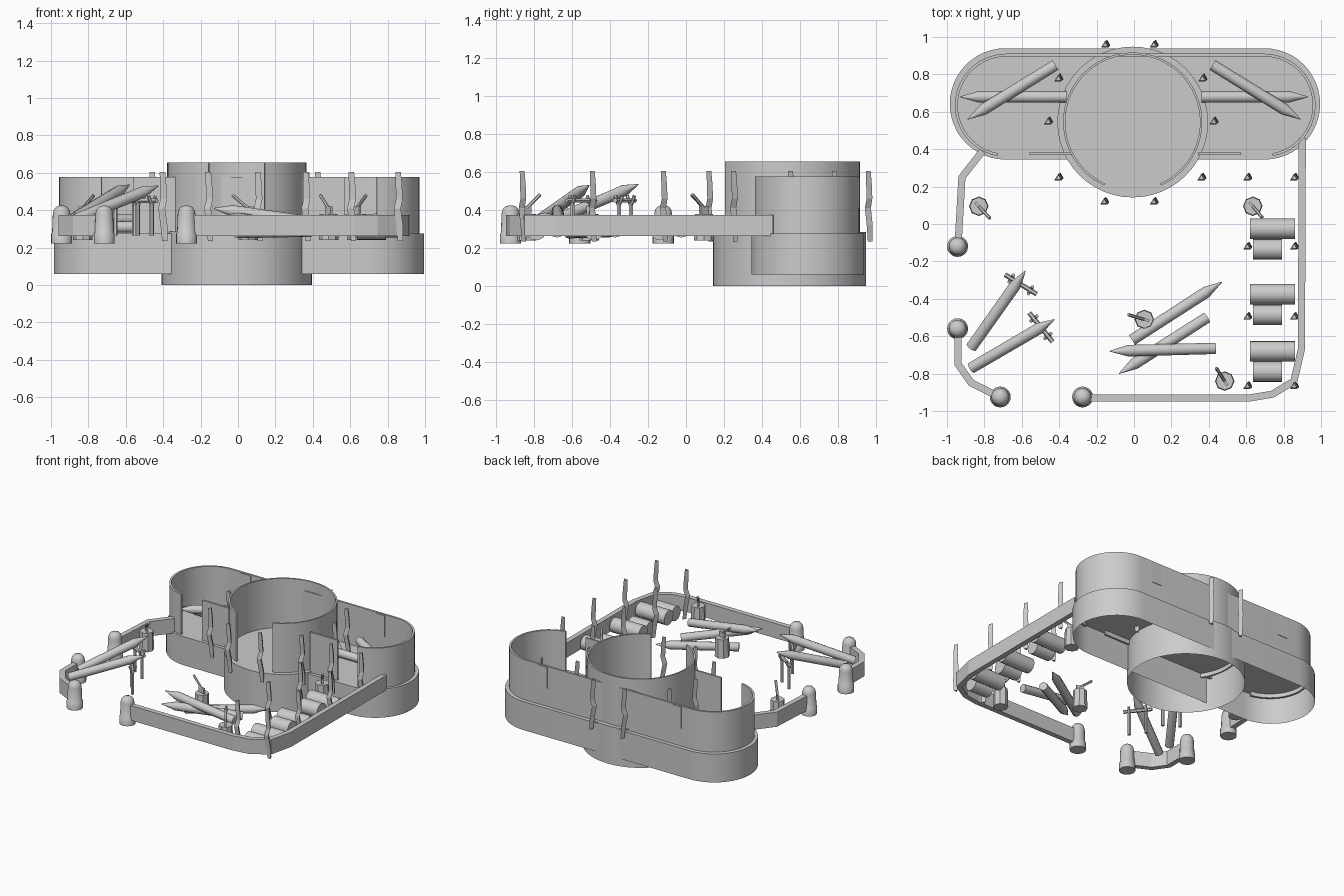
import bpy, bmesh, math
from mathutils import Vector, Matrix

if "Cube" in bpy.data.objects:
    bpy.data.objects.remove(bpy.data.objects["Cube"])


def finish(name, bm, angle=40):
    bmesh.ops.recalc_face_normals(bm, faces=bm.faces)
    me = bpy.data.meshes.new(name)
    bm.to_mesh(me)
    bm.free()
    ob = bpy.data.objects.new(name, me)
    bpy.context.collection.objects.link(ob)
    if angle:
        bpy.ops.object.select_all(action='DESELECT')
        bpy.context.view_layer.objects.active = ob
        ob.select_set(True)
        bpy.ops.object.shade_smooth_by_angle(angle=math.radians(angle))
    return ob


def band(name, path, thick, z0, z1, angle=30):
    """Upright wall of constant thickness along an open path."""
    pts = [Vector(p) for p in path]
    bm = bmesh.new()
    rings = []
    for i, p in enumerate(pts):
        a = (p - pts[i - 1]).normalized() if i else None
        b = (pts[i + 1] - p).normalized() if i < len(pts) - 1 else None
        a, b = a or b, b or a
        t = (a + b).normalized()
        n = Vector((-t.y, t.x)) * (thick / 2 / max(0.5, t.dot(a)))
        rings.append([bm.verts.new((q.x, q.y, z)) for q, z in
                      ((p + n, z0), (p - n, z0), (p - n, z1), (p + n, z1))])
    for r, s in zip(rings, rings[1:]):
        for k in range(4):
            bm.faces.new((r[k], r[(k + 1) % 4], s[(k + 1) % 4], s[k]))
    bm.faces.new(rings[0])
    bm.faces.new(rings[-1])
    return finish(name, bm, angle)


def loft(bm, p, q, profile, n):
    """Revolve (distance, radius) pairs around the axis from p to q."""
    p, q = Vector(p), Vector(q)
    d = (q - p).normalized()
    rot = d.to_track_quat('Z', 'Y')
    rings = []
    for t, r in profile:
        rings.append([bm.verts.new(p + rot @ Vector((r * math.cos(k * math.tau / n),
                      r * math.sin(k * math.tau / n), t))) for k in range(n)])
    for r, s in zip(rings, rings[1:]):
        for k in range(n):
            bm.faces.new((r[k], r[(k + 1) % n], s[(k + 1) % n], s[k]))
    bm.faces.new(rings[0])
    bm.faces.new(rings[-1])


def rod(bm, p, q, r, n=6):
    loft(bm, p, q, [(0, r), ((Vector(q) - Vector(p)).length, r)], n)


def box(bm, c, s, ang=0):
    m = Matrix.Translation(c) @ Matrix.Rotation(ang, 4, 'Z') @ Matrix.Diagonal((*s, 1))
    bmesh.ops.create_cube(bm, size=1, matrix=m)


def tray(name, outline, z0, z1):
    """Skirt with a closed top and open underside."""
    bm = bmesh.new()
    lo = [bm.verts.new((x, y, z0)) for x, y in outline]
    hi = [bm.verts.new((x, y, z1)) for x, y in outline]
    n = len(lo)
    for k in range(n):
        bm.faces.new((lo[k], lo[(k + 1) % n], hi[(k + 1) % n], hi[k]))
    bm.faces.new(hi)
    return finish(name, bm)


def arc(cx, cy, r, a0, a1, n):
    return [(cx + r * math.cos(math.radians(a0 + (a1 - a0) * i / n)),
             cy + r * math.sin(math.radians(a0 + (a1 - a0) * i / n))) for i in range(n + 1)]


# Base platforms: long rounded one and a round one
tray("long_platform", arc(0.6975, 0.642, 0.2975, -90, 90, 24) +
     arc(-0.6875, 0.642, 0.2975, 90, 270, 24), 0.06, 0.275)
CX, CY = -0.007, 0.545
tray("round_platform", arc(CX, CY, 0.403, 0, 352.5, 47), 0, 0.285)

# Upper building walls, open at the front
band("outer_building_wall", arc(0.695, 0.635, 0.268, -80, 90, 24) +
     arc(-0.682, 0.635, 0.268, 90, 260, 24), 0.015, 0.245, 0.577)
band("round_building_wall", arc(CX, CY, 0.366, -66, 246, 56), 0.012, 0.245, 0.655)
for s, side in ((-1, "left"), (1, "right")):
    bm = bmesh.new()
    box(bm, (0.007 + s * 0.45, 0.375, 0.41), (0.23, 0.014, 0.335))
    finish(side + "_front_panel", bm, 0)
    bm = bmesh.new()
    box(bm, (s * 0.56, 0.903, 0.49), (0.08, 0.022, 0.16))
    finish(side + "_back_window", bm, 0)

# Perimeter wall
band("right_perimeter_wall", [(0.9, 0.46), (0.895, -0.67), (0.855, -0.84), (0.74, -0.91),
     (0.62, -0.93), (-0.28, -0.93)], 0.038, 0.262, 0.373, 0)
band("left_back_perimeter_wall", [(-0.81, 0.39), (-0.92, 0.25), (-0.94, -0.1)],
     0.038, 0.262, 0.373, 0)
band("left_front_perimeter_wall", [(-0.94, -0.56), (-0.94, -0.75), (-0.87, -0.85),
     (-0.72, -0.925)], 0.038, 0.262, 0.373, 0)

# Domed gate bollards
for i, (x, y) in enumerate([(-0.943, -0.12), (-0.943, -0.56), (-0.715, -0.925), (-0.275, -0.925)]):
    bm = bmesh.new()
    loft(bm, (x, y, 0.222), (x, y, 1), [(0, .056), (.052, .056), (.058, .051), (.16, .047),
         (.18, .042), (.195, .03), (.202, .012)], 20)
    finish(f"bollard_{i}", bm)

# Crooked three-sided posts
posts = [(-.15, .96), (.11, .96), (-.4, .78), (.37, .78), (-.455, .55), (.43, .55),
         (-.4, .25), (.365, .25), (-.155, .12), (.11, .12)]
posts += [(x, y) for x in (0.61, 0.86) for y in (0.25, -0.12, -0.495, -0.865)]
for i, (x, y) in enumerate(posts):
    bm = bmesh.new()
    rings = []
    for z, dx, r in ((.235, .008, .016), (.32, .004, .021), (.41, -.008, .021),
                     (.46, .003, .02), (.53, 0, .02), (.605, -.004, .017)):
        rings.append([bm.verts.new((x + dx + r * math.cos(a), y + dx * .8 + r * math.sin(a), z))
                      for a in (math.pi / 2, math.pi * 7 / 6, math.pi * 11 / 6)])
    for r, s in zip(rings, rings[1:]):
        for k in range(3):
            bm.faces.new((r[k], r[(k + 1) % 3], s[(k + 1) % 3], s[k]))
    bm.faces.new(rings[0])
    bm.faces.new(rings[-1])
    finish(f"post_{i}", bm, 0)

# Sharpened logs (blunt end, tip)
logs = [((-.87, -.66, .36), (-.58, -.25, .535)), ((-.87, -.77, .35), (-.425, -.51, .53)),
        ((-.01, -.62, .28), (.47, -.31, .29)), ((.435, -.665, .33), (-.13, -.68, .41)),
        ((.39, -.5, .29), (-.08, -.8, .37))]
for s in (-1, 1):
    logs += [((s * .36, .68, .31), (s * .93, .68, .31)), ((s * .42, .85, .35), (s * .89, .56, .35))]
for i, (p, q) in enumerate(logs):
    n = (Vector(q) - Vector(p)).length
    bm = bmesh.new()
    loft(bm, p, q, [(0, .03), (n - .1, .031), (n, .002)], 12)
    finish(f"sharpened_log_{i}", bm)

# Trestles carrying the two raised logs
for i, (p, q) in enumerate([((-.69, -.27), (-.52, -.375)), ((-.56, -.475), (-.435, -.63))]):
    a, b = Vector((*p, .45)), Vector((*q, .45))
    d = (b - a).normalized()
    side = Vector((-d.y, d.x, 0)) * 0.022
    bm = bmesh.new()
    rod(bm, a, b, .013)
    for t in (0.2, 0.8):
        c = a.lerp(b, t)
        rod(bm, (c.x, c.y, .265), (c.x, c.y, .43), .012)
        for s in (-1, 1):
            rod(bm, (c.x, c.y, .42), c + side * s + Vector((0, 0, .025)), .009)
    finish(f"trestle_{i}", bm, 0)

# Chopping stumps with axes
for i, (x, y, dx, dy) in enumerate([(-.83, .095, .06, -.065), (.635, .095, .05, -.06),
                                    (.055, -.51, -.085, .025), (.485, -.84, -.045, .07)]):
    bm = bmesh.new()
    loft(bm, (x, y, .24), (x, y, 1), [(0, .052), (.14, .048)], 8)
    finish(f"stump_{i}", bm, 0)
    bm = bmesh.new()
    rod(bm, (x, y, .41), (x + dx, y + dy, .48), .009)
    box(bm, (x, y, .395), (.055, .013, .05), math.atan2(dy, dx))
    finish(f"axe_{i}", bm, 0)

# Log benches under the post row
for i, y in enumerate((-.025, -.375, -.68)):
    bm = bmesh.new()
    rod(bm, (.62, y, .31), (.862, y, .31), .055, 16)
    rod(bm, (.637, y - .11, .295), (.79, y - .11, .295), .055, 16)
    finish(f"log_bench_{i}", bm)
